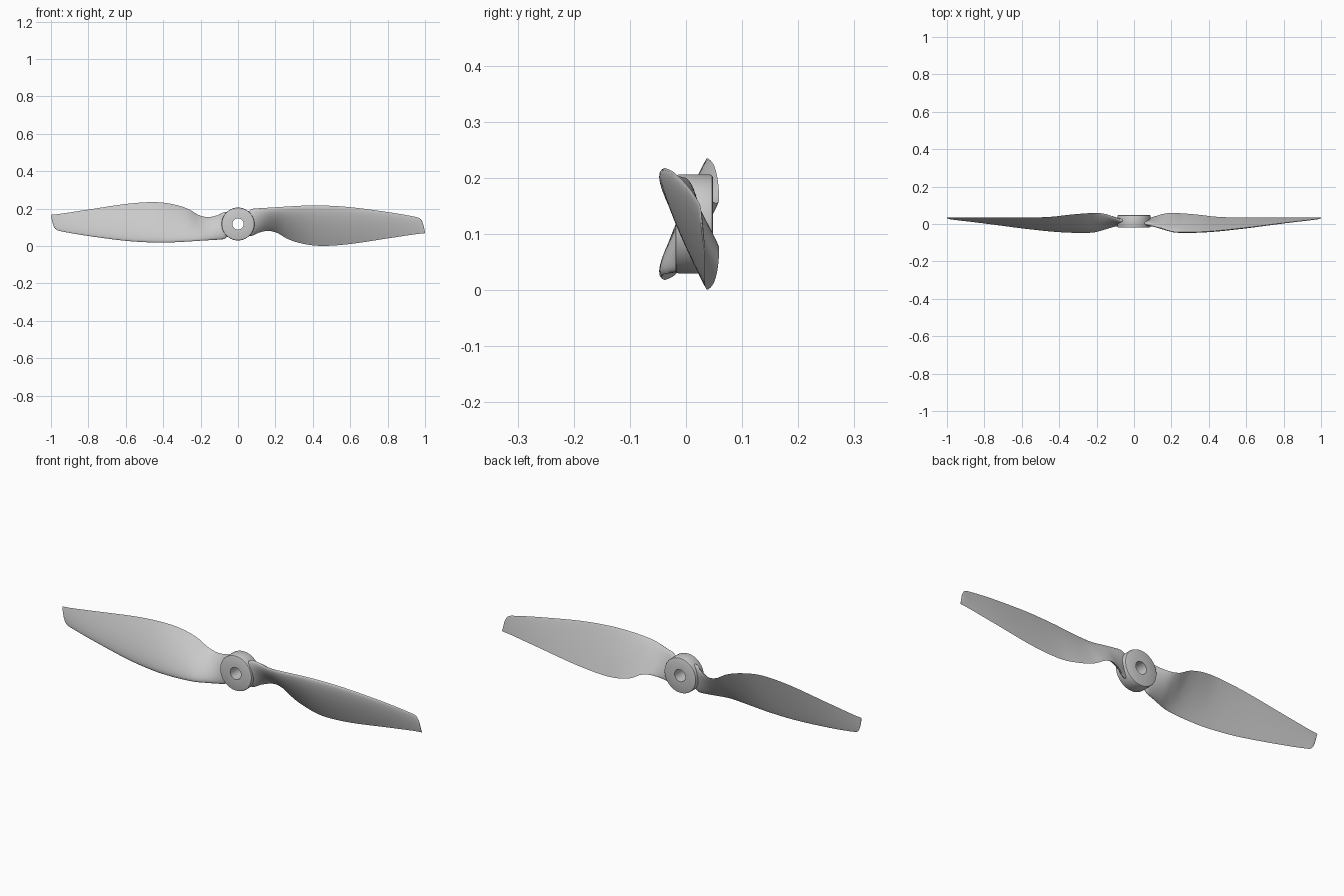
import bpy, bmesh, math
from mathutils import Matrix, Vector

if "Cube" in bpy.data.objects:
    bpy.data.objects.remove(bpy.data.objects["Cube"])

ZC = 0.118  # height of the propeller axis (runs along y)


def finish(bm, name, angle):
    bmesh.ops.recalc_face_normals(bm, faces=bm.faces)
    me = bpy.data.meshes.new(name)
    bm.to_mesh(me)
    bm.free()
    ob = bpy.data.objects.new(name, me)
    bpy.context.collection.objects.link(ob)
    bpy.ops.object.select_all(action='DESELECT')
    ob.select_set(True)
    bpy.context.view_layer.objects.active = ob
    bpy.ops.object.shade_smooth_by_angle(angle=math.radians(angle))
    return ob


def loft(bm, rings, closed=False):
    n = len(rings[0])
    pairs = list(zip(rings, rings[1:]))
    if closed:
        pairs.append((rings[-1], rings[0]))
    for a, b in pairs:
        for i in range(n):
            j = (i + 1) % n
            bm.faces.new((a[i], a[j], b[j], b[i]))


# Hub: lathed ring with softened rims and a shaft bore
profile = [(0.030, -0.019), (0.083, -0.019), (0.0865, -0.0175), (0.088, -0.014),
           (0.088, 0.043), (0.0865, 0.0465), (0.083, 0.048), (0.030, 0.048)]
bm = bmesh.new()
N = 64
rings = [[bm.verts.new((r * math.cos(2 * math.pi * i / N), y,
                        ZC + r * math.sin(2 * math.pi * i / N))) for i in range(N)]
         for r, y in profile]
loft(bm, rings, closed=True)
finish(bm, "hub", 40)

# Blade stations: x, leading edge y z, trailing edge y z,
# front bulge, back bulge, roundness (1 = oval neck, 0 = airfoil)
stations = [
    (0.050, 0.004, 0.180, 0.018, 0.055, 0.018, 0.015, 1.0),
    (0.075, 0.000, 0.198, 0.022, 0.055, 0.019, 0.016, 1.0),
    (0.110, -0.010, 0.202, 0.038, 0.071, 0.019, 0.014, 0.8),
    (0.160, -0.027, 0.205, 0.055, 0.081, 0.019, 0.010, 0.4),
    (0.210, -0.041, 0.208, 0.059, 0.070, 0.018, 0.006, 0.1),
    (0.270, -0.044, 0.212, 0.056, 0.036, 0.018, 0.003, 0.0),
    (0.350, -0.042, 0.216, 0.049, 0.012, 0.017, 0.002, 0.0),
    (0.450, -0.035, 0.217, 0.038, 0.001, 0.016, 0.002, 0.0),
    (0.600, -0.019, 0.208, 0.034, 0.011, 0.013, 0.002, 0.0),
    (0.800, 0.006, 0.182, 0.034, 0.041, 0.008, 0.002, 0.0),
    (0.940, 0.022, 0.158, 0.034, 0.062, 0.005, 0.001, 0.0),
    (0.973, 0.026, 0.147, 0.034, 0.066, 0.004, 0.001, 0.0),
    (0.987, 0.028, 0.126, 0.034, 0.067, 0.003, 0.001, 0.1),
    (0.995, 0.030, 0.097, 0.034, 0.068, 0.002, 0.001, 0.2),
    (1.000, 0.032, 0.074, 0.034, 0.069, 0.001, 0.001, 0.5),
]


def smooth_rows(rows, sub):
    """Catmull-Rom interpolation of the station table."""
    out = []
    for k in range(len(rows) - 1):
        p = [rows[min(max(k + o, 0), len(rows) - 1)] for o in (-1, 0, 1, 2)]
        for s in range(sub):
            t = s / sub
            out.append([b + 0.5 * t * (c - a + t * (2 * a - 5 * b + 4 * c - d
                        + t * (3 * (b - c) + d - a))) for a, b, c, d in zip(*p)])
    return out + [list(rows[-1])]


def section(row, half=16):
    x, ly, lz, ty, tz, up, low, rnd = row
    le, te = Vector((x, ly, lz)), Vector((x, ty, tz))
    d = te - le
    n = Vector((0, d.z, -d.y)).normalized()

    def thick(u):
        foil = 2.598 * math.sqrt(u) * (1 - u)
        oval = 2 * math.sqrt(max(u * (1 - u), 0))
        return foil * (1 - rnd) + oval * rnd

    pts = []
    for i in range(2 * half):
        a = math.pi * i / half
        u = (1 - math.cos(a)) / 2
        bulge = up if i <= half else -low
        pts.append(le + d * u + n * bulge * thick(u))
    return pts


# Two blades, half a turn apart around the shaft
for name, turn in (("right_blade", 0), ("left_blade", math.pi)):
    bm = bmesh.new()
    rings = [[bm.verts.new(p) for p in section(r)] for r in smooth_rows(stations, 6)]
    loft(bm, rings)
    bm.faces.new(rings[0])
    bm.faces.new(rings[-1])
    bmesh.ops.rotate(bm, verts=bm.verts, cent=(0, 0, ZC),
                     matrix=Matrix.Rotation(turn, 3, 'Y'))
    finish(bm, name, 50)
